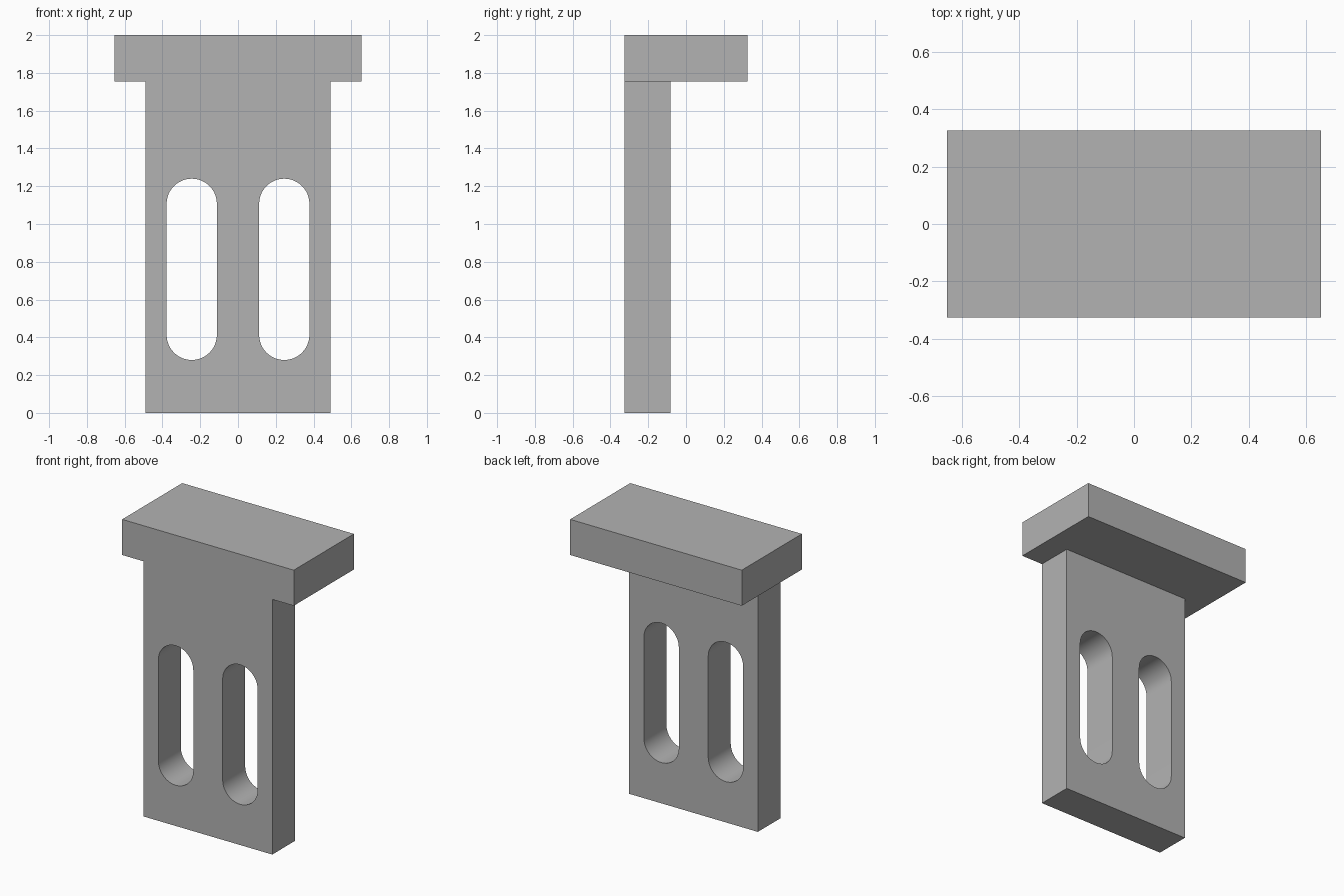
import bpy, bmesh, math

if "Cube" in bpy.data.objects:
    bpy.data.objects.remove(bpy.data.objects["Cube"], do_unlink=True)

U = 2 / 24.5                      # design module: the bracket is 24.5 modules tall
FRONT, BACK = -4 * U, 4 * U
PLATE_BACK = FRONT + 3 * U
LEDGE_BOTTOM = 2 - 3 * U

grey = bpy.data.materials.new("plain grey")
grey.use_nodes = True
colour = (0.45, 0.45, 0.45, 1)
grey.diffuse_color = colour
grey.node_tree.nodes["Principled BSDF"].inputs["Base Color"].default_value = colour


def extrude_profile(name, points, y0, y1):
    """Solid made from an (x, z) outline pushed from y0 to y1."""
    bm = bmesh.new()
    face = bm.faces.new([bm.verts.new((x, y0, z)) for x, z in points])
    moved = bmesh.ops.extrude_face_region(bm, geom=[face])["geom"]
    verts = [v for v in moved if isinstance(v, bmesh.types.BMVert)]
    bmesh.ops.translate(bm, verts=verts, vec=(0, y1 - y0, 0))
    bmesh.ops.recalc_face_normals(bm, faces=bm.faces)
    mesh = bpy.data.meshes.new(name)
    bm.to_mesh(mesh)
    bm.free()
    mesh.materials.append(grey)
    obj = bpy.data.objects.new(name, mesh)
    bpy.context.collection.objects.link(obj)
    return obj


def rectangle(half_width, z0, z1):
    return [(-half_width, z0), (half_width, z0), (half_width, z1), (-half_width, z1)]


def slot_outline(cx, radius, z0, z1, steps=24):
    """Upright slot with round ends."""
    points = []
    for z, start in ((z1 - radius, 0), (z0 + radius, math.pi)):
        for i in range(steps + 1):
            a = start + math.pi * i / steps
            points.append((cx + radius * math.cos(a), z + radius * math.sin(a)))
    return points


def combine(target, tool, operation):
    mod = target.modifiers.new(operation.lower(), "BOOLEAN")
    mod.operation, mod.solver, mod.object = operation, "EXACT", tool
    bpy.context.view_layer.objects.active = target
    bpy.ops.object.modifier_apply(modifier=mod.name)
    bpy.data.objects.remove(tool, do_unlink=True)


# Upright plate joined to the overhanging ledge
bracket = extrude_profile("bracket", rectangle(6 * U, 0, 2 - U), FRONT, PLATE_BACK)
ledge = extrude_profile("ledge", rectangle(8 * U, LEDGE_BOTTOM, 2), FRONT, BACK)
combine(bracket, ledge, "UNION")

# Two long slots through the plate
for side in (-1, 1):
    outline = slot_outline(side * 3 * U, 1.63 * U, 0.28, 1.24)
    cutter = extrude_profile("slot_cutter", outline, FRONT - U, PLATE_BACK + U)
    cutter.hide_render = True
    combine(bracket, cutter, "DIFFERENCE")

# Smooth slot ends, crisp edges elsewhere
bpy.ops.object.select_all(action="DESELECT")
bracket.select_set(True)
bpy.context.view_layer.objects.active = bracket
bpy.ops.object.shade_smooth_by_angle(angle=math.radians(30))
